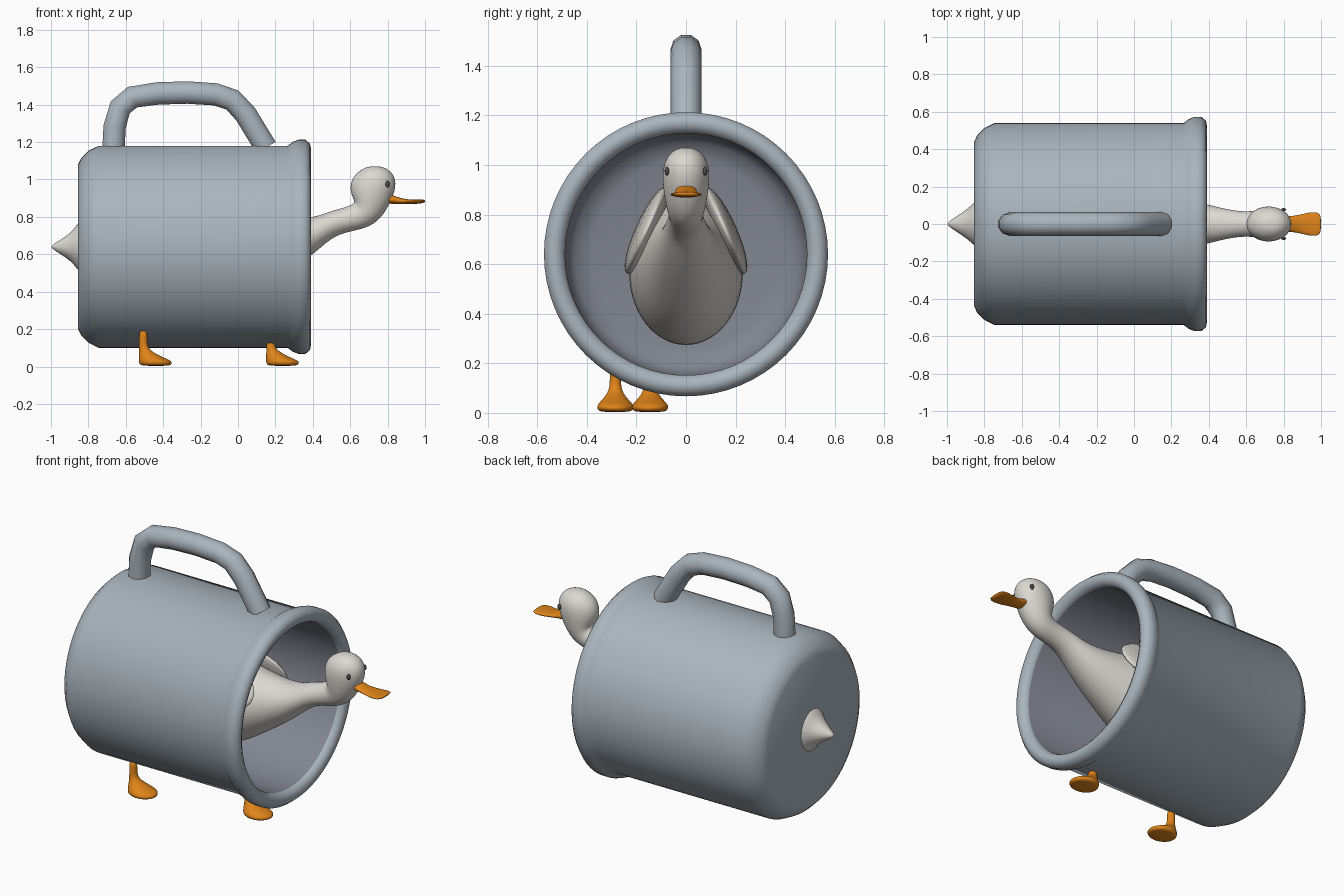
import bpy, bmesh, math
from mathutils import Vector

cube = bpy.data.objects.get("Cube")
if cube:
    bpy.data.objects.remove(cube, do_unlink=True)


def material(name, r, g, b):
    m = bpy.data.materials.new(name)
    m.use_nodes = True
    m.diffuse_color = (r, g, b, 1)
    m.node_tree.nodes["Principled BSDF"].inputs["Base Color"].default_value = (r, g, b, 1)
    return m


GREY = material("mug grey", .40, .46, .51)
INNER = material("mug inside grey", .22, .235, .28)
WHITE = material("feather white", .71, .69, .64)
ORANGE = material("bill orange", .74, .23, .01)
DARK = material("eye dark", .07, .07, .07)


def add_object(name, bm, *mats):
    bmesh.ops.recalc_face_normals(bm, faces=bm.faces)
    mesh = bpy.data.meshes.new(name)
    bm.to_mesh(mesh)
    bm.free()
    for m in mats:
        mesh.materials.append(m)
    for p in mesh.polygons:
        p.use_smooth = True
    ob = bpy.data.objects.new(name, mesh)
    bpy.context.collection.objects.link(ob)
    return ob


def bridge(bm, a, b, index=0):
    n = len(a)
    for i in range(n):
        j = (i + 1) % n
        bm.faces.new((a[i], a[j], b[j], b[i])).material_index = index


def loft(name, sections, mat, y=0, shift=0, sides=16):
    """Each section: first edge x, z, opposite edge x, z, half width."""
    bm = bmesh.new()
    rings = []
    for x1, z1, x2, z2, w in sections:
        a, b = Vector((x1 + shift, y, z1)), Vector((x2 + shift, y, z2))
        ring = []
        for i in range(sides):
            t = math.tau * i / sides
            p = (a + b) / 2 + (b - a) / 2 * math.cos(t) + Vector((0, w * math.sin(t), 0))
            ring.append(bm.verts.new(p))
        rings.append(ring)
    for a, b in zip(rings, rings[1:]):
        bridge(bm, a, b)
    bm.faces.new(rings[0])
    bm.faces.new(rings[-1])
    ob = add_object(name, bm, mat)
    sub = ob.modifiers.new("smooth", 'SUBSURF')
    sub.levels = sub.render_levels = 2
    return ob


def ellipsoid(name, loc, size, mat, tilt=0):
    bm = bmesh.new()
    bmesh.ops.create_uvsphere(bm, u_segments=24, v_segments=14, radius=1)
    ob = add_object(name, bm, mat)
    ob.location, ob.scale, ob.rotation_euler = loc, size, (tilt, 0, 0)
    return ob


# Mug lying on its side: outer wall, rolled rim, inner wall, inner floor
AXIS_Z = .64
outer = [(-.855, .02), (-.855, .44), (-.838, .475), (-.80, .513), (-.745, .54),
         (.265, .54), (.295, .562), (.325, .573), (.36, .573), (.385, .552), (.39, .525), (.375, .497)]
inner = [(.35, .488), (-.72, .485), (-.78, .45), (-.80, .38), (-.80, .02)]
bm = bmesh.new()
rings = []
SEG = 64
for x, r in outer + inner:
    rings.append([bm.verts.new((x, r * math.cos(math.tau * i / SEG),
                                AXIS_Z + r * math.sin(math.tau * i / SEG))) for i in range(SEG)])
for k in range(len(rings) - 1):
    bridge(bm, rings[k], rings[k + 1], int(k >= len(outer)))
bm.faces.new(rings[0])
bm.faces.new(rings[-1]).material_index = 1
mug = add_object("mug", bm, GREY, INNER)
bpy.context.view_layer.objects.active = mug
mug.select_set(True)
bpy.ops.object.shade_smooth_by_angle(angle=math.radians(50))
mug.select_set(False)

# Handle tube
path = [(-.667, 1.13), (-.66, 1.28), (-.63, 1.385), (-.565, 1.44), (-.43, 1.46), (-.27, 1.465),
        (-.12, 1.455), (-.03, 1.425), (.04, 1.35), (.095, 1.26), (.15, 1.17)]
curve = bpy.data.curves.new("mug_handle", 'CURVE')
curve.dimensions = '3D'
curve.bevel_depth = .063
curve.bevel_resolution = 3
curve.use_fill_caps = True
spline = curve.splines.new('POLY')
spline.points.add(len(path) - 1)
for pt, (x, z) in zip(spline.points, path):
    pt.co = (x, 0, z, 1)
spline.use_smooth = True
curve.materials.append(GREY)
bpy.context.collection.objects.link(bpy.data.objects.new("mug_handle", curve))

# Bird: tail, body, neck and head in one loft
loft("bird_body", [
    (-1, .632, -1, .648, .008), (-.93, .588, -.93, .69, .055), (-.88, .55, -.88, .73, .09),
    (-.85, .50, -.85, .785, .125), (-.72, .37, -.72, .83, .195), (-.5, .275, -.5, .86, .235),
    (-.25, .255, -.25, .87, .238), (0, .32, 0, .85, .215), (.2, .45, .2, .80, .16),
    (.39, .585, .39, .79, .108), (.5, .69, .49, .832, .08), (.59, .72, .58, .853, .067),
    (.69, .738, .625, .875, .072), (.762, .785, .617, .895, .082), (.81, .86, .602, .925, .092),
    (.846, .945, .596, .97, .098), (.845, 1.01, .615, 1.02, .09), (.81, 1.053, .66, 1.055, .06),
    (.765, 1.071, .70, 1.071, .025)], WHITE)

# Folded wings and eyes, mirrored
for side, label in ((1, "left"), (-1, "right")):
    ellipsoid(label + "_wing", (-.2, side * .16, .735), (.42, .045, .19), WHITE, side * .42)
    ellipsoid(label + "_eye", (.80, side * .077, .975), (.012, .009, .017), DARK)

# Flat bill
loft("bill", [
    (.79, .87, .79, .93, .044), (.83, .869, .83, .915, .043), (.87, .868, .87, .9, .046),
    (.92, .868, .92, .892, .06), (.965, .87, .965, .892, .067), (.99, .874, .99, .893, .058),
    (1, .879, 1, .89, .04)], ORANGE)

# Feet with short legs
foot = [(-.51, .003, -.37, .003, .058), (-.53, .012, -.352, .012, .073),
        (-.532, .028, -.352, .03, .077), (-.532, .05, -.39, .045, .06),
        (-.53, .072, -.435, .066, .04), (-.529, .095, -.477, .092, .026),
        (-.529, .13, -.485, .13, .022), (-.53, .2, -.482, .2, .024)]
loft("rear_foot", foot, ORANGE, y=-.285)
loft("front_foot", [(a, min(b, .15), c, min(d, .15), w) for a, b, c, d, w in foot],
     ORANGE, y=-.145, shift=.68)
